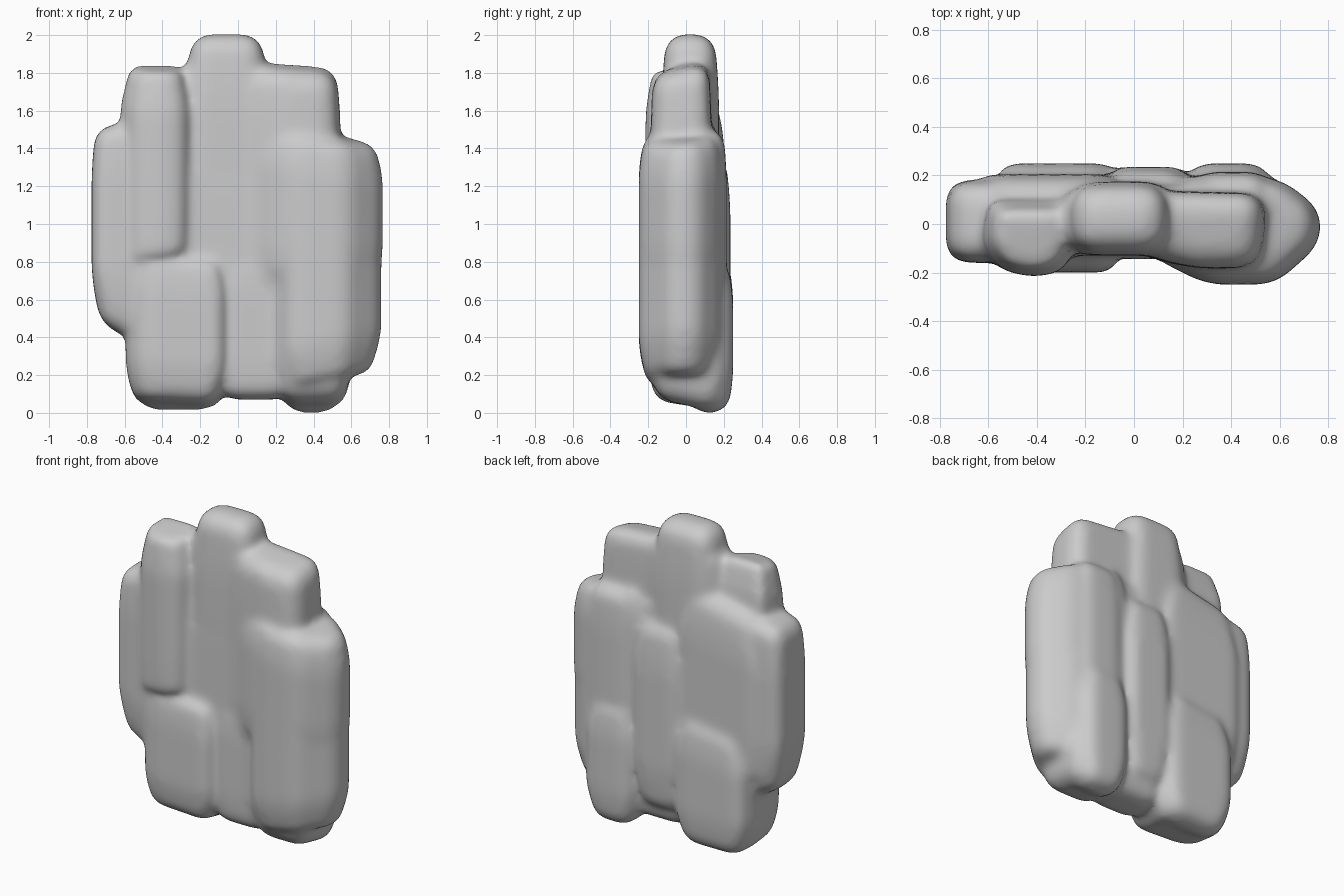
import bpy
import bmesh
from mathutils import Vector

cube = bpy.data.objects.get("Cube")
if cube:
    bpy.data.objects.remove(cube, do_unlink=True)

stone_grey = bpy.data.materials.new("stone_grey")
stone_grey.use_nodes = True
colour = (0.6, 0.6, 0.6, 1)
stone_grey.diffuse_color = colour
stone_grey.node_tree.nodes["Principled BSDF"].inputs["Base Color"].default_value = colour

rock = bmesh.new()


def stone(plan, bottom, top, top_scale=0.9, bottom_scale=0.9,
          top_slope=(0, 0), bottom_slope=(0, 0), rounding=0.08):
    """Add one rounded column of rock; the slopes tip its two ends along x and y."""
    piece = bmesh.new()
    centre = sum((Vector(p) for p in plan), Vector((0, 0))) / len(plan)
    height = top - bottom
    levels = ((bottom, bottom_scale, bottom_slope), (bottom + height * 0.2, 1, bottom_slope),
              (top - height * 0.2, 1, top_slope), (top, top_scale, top_slope))
    for z, scale, slope in levels:
        for p in plan:
            offset = (Vector(p) - centre) * scale
            piece.verts.new((*(centre + offset), z + offset.dot(Vector(slope))))
    bmesh.ops.convex_hull(piece, input=piece.verts[:])
    bmesh.ops.dissolve_limit(piece, angle_limit=0.02, verts=piece.verts[:], edges=piece.edges[:])
    bmesh.ops.bevel(piece, geom=piece.edges[:], offset=rounding, segments=3,
                    profile=0.5, affect='EDGES', clamp_overlap=True)
    mesh = bpy.data.meshes.new("piece")
    piece.to_mesh(mesh)
    piece.free()
    rock.from_mesh(mesh)
    bpy.data.meshes.remove(mesh)


def block(x, y, z, **shape):
    """Add a column with a rectangular plan from its x, y and z ranges."""
    plan = [(x[0], y[0]), (x[1], y[0]), (x[1], y[1]), (x[0], y[1])]
    stone(plan, z[0], z[1], **shape)


# Core that ties the columns together
block((-.55, .45), (-.13, .17), (.09, 1.5))

# Tall centre column
block((-.28, .16), (-.13, .175), (.4, 2.005), top_scale=.85, rounding=.1)
block((-.31, .1), (-.11, .15), (.8, 1.88), top_scale=.9)

# Upper columns on either side
right_shoulder = [(0, -.12), (.25, -.19), (.53, -.18), (.55, .13), (0, .14)]
stone(right_shoulder, .6, 1.83, top_scale=.93, top_slope=(-.07, .2), rounding=.09)
left_shoulder = [(-.63, -.08), (-.55, -.19), (-.42, -.22), (-.3, -.2), (-.25, -.12), (-.27, .1), (-.6, .1)]
stone(left_shoulder, .82, 1.82, top_scale=.75, bottom_scale=.97,
      top_slope=(0, .2), bottom_slope=(.15, 0), rounding=.06)

# Thin outer column on the right-hand side of the model
block((-.775, -.4), (-.16, .18), (.4, 1.54), bottom_scale=.76,
      top_slope=(.2, 0), bottom_slope=(-.5, 0))

# Heavy outer column on the left-hand side, in two courses
heavy = [(.08, -.14), (.3, -.25), (.58, -.25), (.77, -.08), (.77, .06), (.6, .19), (.2, .2)]
stone(heavy, .69, 1.47, top_scale=.86, bottom_scale=.93, top_slope=(-.2, .1))
lower = [(.2, -.16)] + [(x - .01, y) for x, y in heavy[1:]]
stone(lower, .17, 1.1, top_scale=.95, bottom_scale=.8, bottom_slope=(.2, 0))

# Feet along the base
left_foot = [(-.6, -.1), (-.5, -.2), (-.07, -.2), (-.04, .2), (-.58, .2)]
stone(left_foot, .05, .86, bottom_scale=.8, top_slope=(-.1, .2), bottom_slope=(-.05, -.15))
block((-.1, .28), (-.145, .17), (.07, .85))
block((.19, .6), (-.2, .21), (.04, .8), bottom_scale=.75, bottom_slope=(0, -.2))
block((.22, .56), (0, .25), (0, .84), top_scale=.75, bottom_scale=.75, top_slope=(0, -.4))

# Ledges on the back
block((-.57, -.06), (0, .25), (.015, .86), top_scale=.75, bottom_scale=.75, top_slope=(.15, -.4))
block((-.66, -.05), (0, .205), (.5, 1.61), top_scale=.75, top_slope=(.2, -.3))
block((.24, .57), (0, .215), (.4, 1.5), top_scale=.85)
block((-.12, .24), (0, .235), (.17, 1.38), top_scale=.8, bottom_scale=.75, top_slope=(0, -.3))

# Fuse the columns into one weathered surface
mesh = bpy.data.meshes.new("rock_slab")
rock.to_mesh(mesh)
rock.free()
mesh.materials.append(stone_grey)
slab = bpy.data.objects.new("rock_slab", mesh)
bpy.context.collection.objects.link(slab)

fuse = slab.modifiers.new("fuse", 'REMESH')
fuse.mode = 'VOXEL'
fuse.voxel_size = 0.018
fuse.use_smooth_shade = True
weather = slab.modifiers.new("weather", 'SMOOTH')
weather.factor = 0.5
weather.iterations = 22
